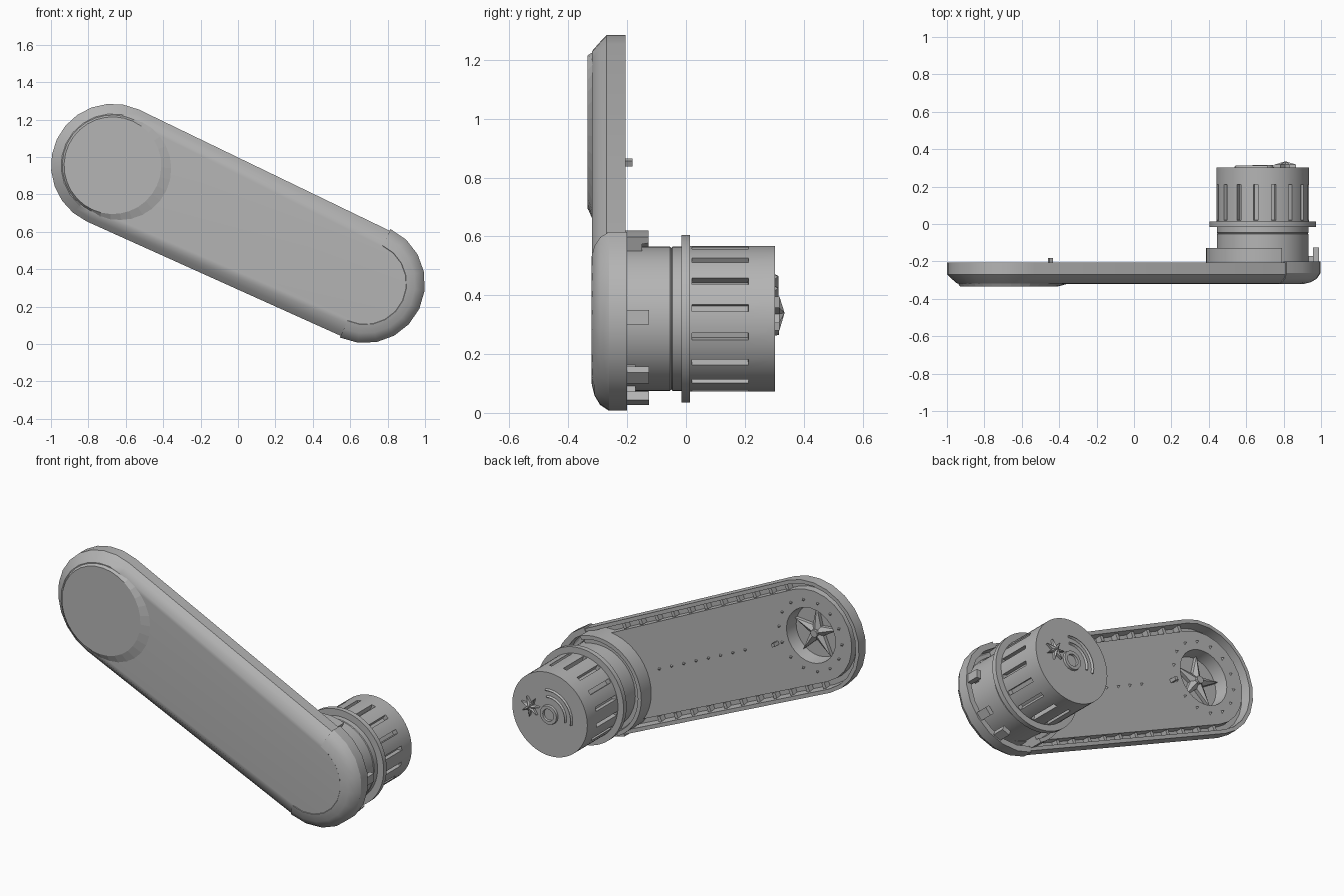
import bpy, bmesh
from math import sin, cos, pi, radians, atan2, hypot
from mathutils import Matrix, Vector

if "Cube" in bpy.data.objects:
    bpy.data.objects.remove(bpy.data.objects["Cube"])

grey = bpy.data.materials.new("plain_grey")
grey.use_nodes = True
GREY = (0.46, 0.46, 0.46, 1)
grey.diffuse_color = GREY
grey.node_tree.nodes["Principled BSDF"].inputs["Base Color"].default_value = GREY

# Arm ends in the xz plane, and the direction from the wide end to the drum end
A, B = (-0.67, 0.955), (0.68, 0.325)
LENGTH = hypot(B[0] - A[0], B[1] - A[1])
AXIS = atan2(B[1] - A[1], B[0] - A[0])
FLOOR, GROOVE, CUP = -0.222, -0.265, -0.3


def polar(c, r, a, y):
    return Vector((c[0] + r * cos(a), y, c[1] + r * sin(a)))


def along(t, side, y):
    """Point at fraction t of the arm, offset sideways."""
    p = polar(A, t * LENGTH, AXIS, y)
    return polar((p.x, p.z), side, AXIS + pi / 2, y)


def finish(name, bm, smooth=True):
    bmesh.ops.remove_doubles(bm, verts=bm.verts, dist=1e-5)
    bmesh.ops.recalc_face_normals(bm, faces=bm.faces)
    me = bpy.data.meshes.new(name)
    bm.to_mesh(me)
    bm.free()
    me.materials.append(grey)
    ob = bpy.data.objects.new(name, me)
    bpy.context.collection.objects.link(ob)
    if smooth:
        bpy.ops.object.select_all(action='DESELECT')
        ob.select_set(True)
        bpy.context.view_layer.objects.active = ob
        bpy.ops.object.shade_smooth_by_angle(angle=radians(30))


def skin(bm, rings, closed):
    """Quads between neighbouring rings of vertices."""
    n = len(rings[0])
    for r0, r1 in zip(rings, rings[1:]):
        for i in range(n if closed else n - 1):
            j = (i + 1) % n
            bm.faces.new((r0[i], r0[j], r1[j], r1[i]))


def spin(profile, c, n, start=0.0, end=None):
    """Turn an (r, y) profile about y; a partial turn has a closed profile."""
    bm = bmesh.new()
    full = end is None
    sweep = 2 * pi if full else end - start
    rings = [[bm.verts.new(polar(c, r, start + sweep * i / n, y)) for r, y in profile]
             for i in range(n if full else n + 1)]
    if full:
        rings.append(rings[0])
    skin(bm, rings, not full)
    if not full:
        bm.faces.new(rings[0])
        bm.faces.new(rings[-1])
    else:
        bmesh.ops.dissolve_degenerate(bm, edges=bm.edges, dist=1e-5)
    return bm


def block(bm, p, size, a):
    bmesh.ops.create_cube(bm, size=1, matrix=Matrix.Translation(p)
                          @ Matrix.Rotation(-a, 4, 'Y') @ Matrix.Diagonal((*size, 1)))


def spike(bm, p, r, h, sides=3, tip=0.0):
    bmesh.ops.create_cone(bm, cap_ends=True, segments=sides, radius1=r, radius2=tip, depth=h,
                          matrix=Matrix.Translation(p) @ Matrix.Rotation(-pi / 2, 4, 'X'))


def star(bm, c, points, r_out, r_in, y0, y1):
    """Raised star with a peak in the middle."""
    rim = [[bm.verts.new(polar(c, r_in if i % 2 else r_out, pi * i / points + 0.3, y))
            for i in range(2 * points)] for y in (y0, (y0 + y1) / 2)]
    skin(bm, rim, True)
    peak = bm.verts.new(polar(c, 0, 0, y1))
    for i in range(2 * points):
        bm.faces.new((rim[1][i], rim[1][(i + 1) % (2 * points)], peak))


# Arm: long rounded shell, from the back panel over groove and rim to the front
bm = bmesh.new()
shell = [(0.27, 0.25, FLOOR), (0.272, 0.252, GROOVE), (0.303, 0.283, GROOVE), (0.308, 0.288, -0.205),
         (0.33, 0.31, -0.205), (0.33, 0.31, -0.27), (0.305, 0.285, -0.294), (0.276, 0.235, -0.319),
         (0.255, 0.215, -0.32)]
rings = []
for ra, rb, y in shell:
    pts = [polar(A, ra, AXIS + pi / 2 + pi * i / 12, y) for i in range(13)]
    pts += [polar(B, rb, AXIS - pi / 2 + pi * i / 12, y) for i in range(13)]
    rings.append([bm.verts.new(p) for p in pts])
skin(bm, rings, True)
bm.faces.new(rings[-1])
# Round cup sunk into the back panel at the wide end
cup = [[bm.verts.new(polar(A, r, 2 * pi * i / 28, y)) for i in range(28)]
       for r, y in ((0.162, FLOOR), (0.152, CUP))]
skin(bm, cup, True)
bm.faces.new(cup[1])
edge = [bm.edges.get((ring[i - 1], ring[i])) for ring in (rings[0], cup[0]) for i in range(len(ring))]
bmesh.ops.triangle_fill(bm, use_beauty=True, edges=edge)
finish("arm_shell", bm)

# Raised round pad on the front, sloping gently into the arm
bm = bmesh.new()
angles = [2 * pi * i / 32 for i in range(32)]
low = [bm.verts.new(polar(A, 0.272 + 0.06 * max(0, cos(a)), AXIS + a, -0.316)) for a in angles]
top = [bm.verts.new(polar(A, 0.26, AXIS + a, -0.335)) for a in angles]
skin(bm, [low, top], True)
bm.faces.new(top)
finish("front_pad", bm, False)

# Rounded end cap wrapped over the drum end
cap = [(0.285, -0.2), (0.32, -0.2), (0.32, -0.262), (0.30, -0.292),
       (0.268, -0.311), (0.222, -0.322), (0.2, -0.30), (0.285, -0.26)]
finish("end_cap", spin(cap, B, 10, AXIS - pi / 2, AXIS + pi / 2))

# Ribs along the groove inside the rim
bm = bmesh.new()
for side in (-1, 1):
    for i in range(11):
        width = 0.29 - 0.018 * i * 0.08
        block(bm, along(0.03 + i * 0.08, side * width, -0.247), (0.02, 0.04, 0.036), AXIS)
finish("groove_ribs", bm, False)

# Small studs: a circle round the cup and a row along the arm
bm = bmesh.new()
for i in range(14):
    spike(bm, polar(A, 0.208, 2 * pi * i / 14, FLOOR + 0.007), 0.011, 0.018)
for i in range(8):
    spike(bm, along(0.32 + i * 0.06, 0, FLOOR + 0.007), 0.011, 0.018)
block(bm, along(0.165, 0, FLOOR + 0.006), (0.02, 0.07, 0.02), AXIS)
finish("panel_studs", bm, False)

# Star and hub inside the cup
bm = bmesh.new()
star(bm, A, 5, 0.155, 0.045, CUP - 0.002, CUP + 0.045)
spike(bm, polar(A, 0, 0, CUP + 0.027), 0.025, 0.05, 10, 0.022)
finish("cup_star", bm, False)

# Drum with a flange and sunken slots
C = (0.688, 0.32)
drum = [(0, -0.26), (0.245, -0.26), (0.245, -0.054), (0.241, -0.05), (0.245, -0.046),
        (0.245, -0.015), (0.285, -0.015), (0.285, 0.014), (0.248, 0.014), (0.248, 0.02),
        (0.248, 0.212), (0.248, 0.303), (0, 0.303)]
bm = spin(drum, C, 64)
bmesh.ops.remove_doubles(bm, verts=bm.verts, dist=1e-5)
bmesh.ops.recalc_face_normals(bm, faces=bm.faces)
slots = []
for f in bm.faces:
    m = f.calc_center_median()
    step = int((atan2(m.z - C[1], m.x - C[0]) % (2 * pi)) / (2 * pi) * 64)
    if 0.1 < m.y < 0.13 and step % 4 == 1:
        slots.append(f)
bmesh.ops.inset_individual(bm, faces=slots, thickness=0.001, depth=-0.03)
finish("drum", bm)

# Collar hugging the drum on the arm side, with a lower inner step
collar = [(0.24, -0.26), (0.295, -0.26), (0.295, -0.128), (0.272, -0.128), (0.268, -0.15), (0.24, -0.15)]
finish("drum_collar", spin(collar, B, 20, radians(68), radians(242)))

# Clip tabs on the outer side
bm = bmesh.new()
for a in (0, -42, -70):
    a = radians(a)
    block(bm, polar(B, 0.293, a, -0.165), (0.03, 0.078, 0.05), a)
    block(bm, polar(B, 0.265, a, -0.187), (0.06, 0.03, 0.02), a)
finish("clip_tabs", bm, False)

# Details on the drum end: ring, jagged star and crescent ridges
ring = [(0.058, 0.30), (0.055, 0.316), (0.036, 0.316), (0.034, 0.30)]
finish("end_ring", spin(ring, (0.69, 0.32), 16))
bm = bmesh.new()
star(bm, (0.81, 0.34), 7, 0.06, 0.022, 0.30, 0.335)
finish("end_star", bm, False)
for i, r in enumerate((0.095, 0.135)):
    ridge = [(r, 0.30), (r + 0.018, 0.30), (r + 0.01, 0.314)]
    finish("end_ridge_%d" % (i + 1), spin(ridge, C, 10, radians(80), radians(190)), False)
